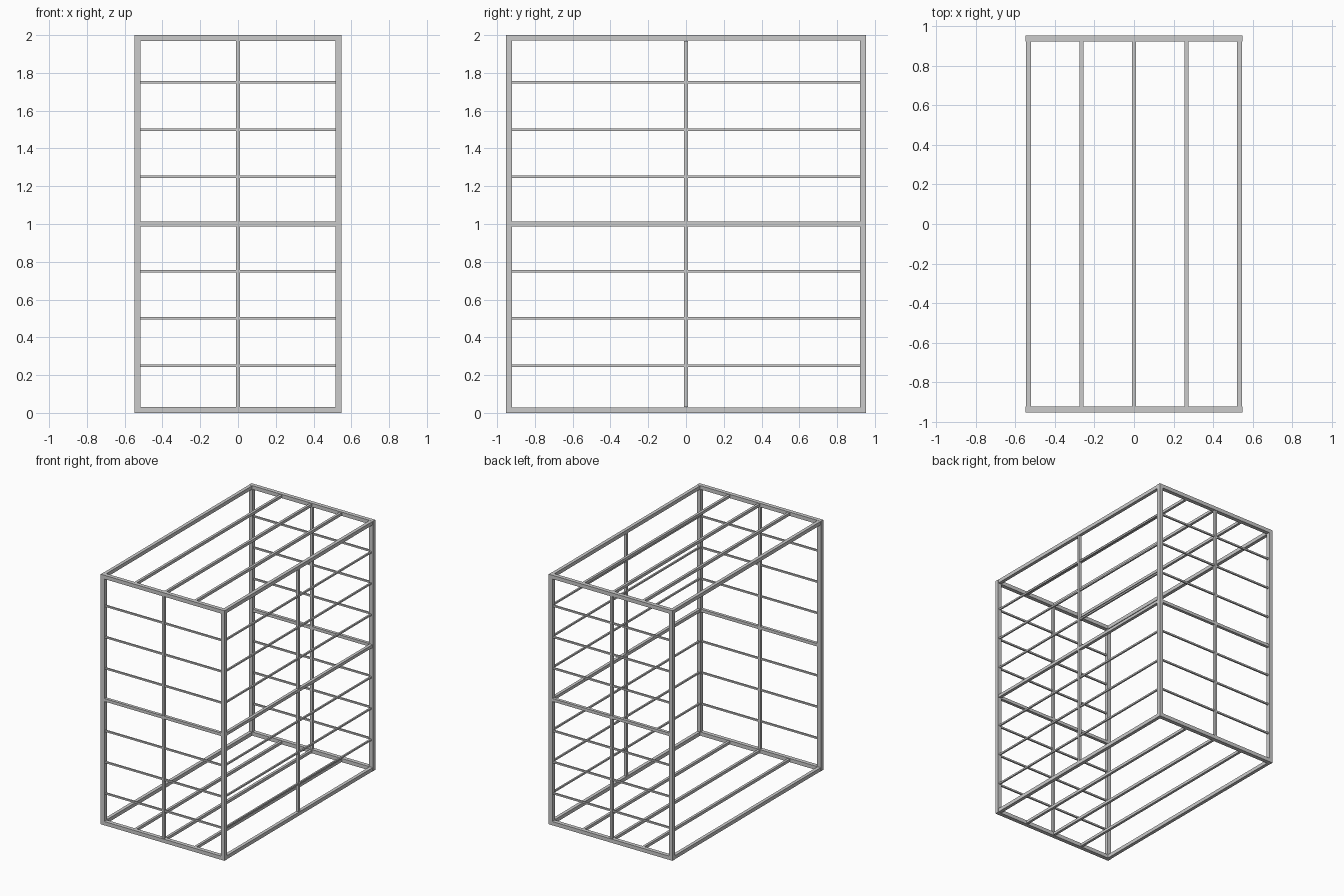
import bpy

if "Cube" in bpy.data.objects:
    bpy.data.objects.remove(bpy.data.objects["Cube"])

X, Y, H = 0.548, 0.953, 2.0   # outer half width, half depth, height
T = 0.032                     # main frame tube
PX, PY = X - T / 2, Y - T / 2 # frame centre lines


def bar(name, centre, size):
    bpy.ops.mesh.primitive_cube_add(size=1, location=centre)
    o = bpy.context.object
    o.name = name
    o.scale = size
    bpy.ops.object.transform_apply(location=False, rotation=False, scale=True)
    return o


# Corner posts
for sx in (-1, 1):
    for sy in (-1, 1):
        bar("corner_post", (sx * PX, sy * PY, H / 2), (T, T, H - 2 * 0.03))

# Top and bottom frames with lengthwise bars
for label, z in (("bottom", 0.015), ("top", H - 0.015)):
    for sy in (-1, 1):
        bar(label + "_end_rail", (0, sy * PY, z), (2 * X, T, 0.03))
    for sx in (-1, 1):
        bar(label + "_side_rail", (sx * (PX + 0.001), 0, z), (0.027, 2 * (Y - T), 0.029))
    for x in (-0.265, 0, 0.265):
        bar(label + "_length_bar", (x, 0, z), (0.02, 2 * (Y - T), 0.022))

# Middle posts on front, back and right (left side is open)
for sy in (-1, 1):
    bar("middle_post", (0, sy * PY, H / 2), (0.02, 0.022, H - 0.06))
bar("middle_post", (PX, 0, H / 2), (0.022, 0.02, H - 0.06))

# Horizontal slats, with a thicker one at mid height
for i in range(1, 8):
    t = 0.024 if i == 4 else 0.013
    z = i * H / 8
    name = "middle_rail" if i == 4 else "slat"
    for sy in (-1, 1):
        bar(name, (0, sy * PY, z), (2 * (X - T), t, t))
    bar(name, (PX, 0, z), (t, 2 * (Y - T), t))
